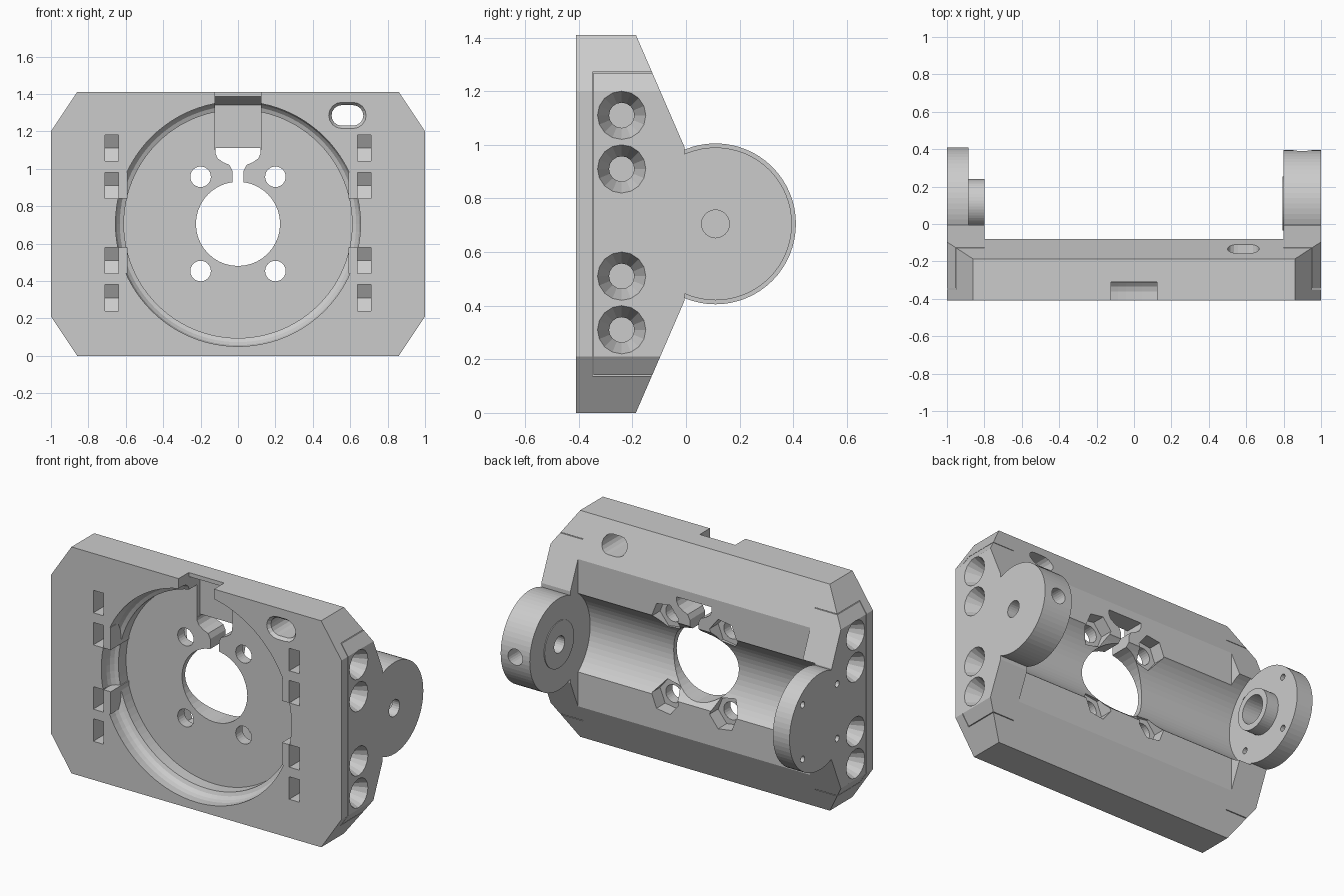
import bpy, bmesh, math

if "Cube" in bpy.data.objects:
    bpy.data.objects.remove(bpy.data.objects["Cube"])

ZC = 0.705          # height of pocket and pivot axis
PY = 0.11           # depth of pivot axis


def finish(name, bm):
    bmesh.ops.recalc_face_normals(bm, faces=bm.faces[:])
    me = bpy.data.meshes.new(name)
    bm.to_mesh(me)
    bm.free()
    ob = bpy.data.objects.new(name, me)
    bpy.context.collection.objects.link(ob)
    return ob


def skin(name, rings):
    """Closed solid through equal-length rings of points."""
    bm = bmesh.new()
    vs = [[bm.verts.new(p) for p in r] for r in rings]
    n = len(vs[0])
    for a, b in zip(vs, vs[1:]):
        for i in range(n):
            j = (i + 1) % n
            bm.faces.new((a[i], a[j], b[j], b[i]))
    bm.faces.new(vs[0])
    bm.faces.new(vs[-1])
    return finish(name, bm)


def place(axis, t, u, z):
    return (t, u, z) if axis == 'x' else (u, t, z)


def prism(name, axis, pts, a, b):
    return skin(name, [[place(axis, t, u, z) for u, z in pts] for t in (a, b)])


def lathe(name, axis, u, z, prof, n=32, turn=0.0):
    """Round solid along an axis; prof is a list of (position, radius)."""
    ang = [2 * math.pi * i / n + turn for i in range(n)]
    return skin(name, [[place(axis, t, u + r * math.cos(w), z + r * math.sin(w))
                        for w in ang] for t, r in prof])


def box(name, x0, x1, y0, y1, z0, z1):
    return prism(name, 'x', [(y0, z0), (y1, z0), (y1, z1), (y0, z1)],
                 min(x0, x1), max(x0, x1))


def combine(ob, tool, op='DIFFERENCE'):
    m = ob.modifiers.new("bool", 'BOOLEAN')
    m.operation, m.object, m.solver = op, tool, 'EXACT'
    tool.hide_render = True
    bpy.context.view_layer.objects.active = ob
    bpy.ops.object.modifier_apply(modifier=m.name)
    bpy.data.objects.remove(tool, do_unlink=True)


def stadium(cx, cz, half, r, n=8):
    pts = []
    for s, start in ((1, -90), (-1, 90)):
        for i in range(n + 1):
            w = math.radians(start + 180 * i / n)
            pts.append((cx + s * half + r * math.cos(w), cz + r * math.sin(w)))
    return pts


# plate with sloped back, recessed between the ears
body = prism("bracket_body", 'x',
             [(-.41, 0), (-.187, 0), (-.005, .42), (-.005, .99), (-.187, 1.41), (-.41, 1.41)], -1, 1)
combine(body, box("back_recess", -.8, .8, -.08, .6, -.1, 1.6))
# clipped corners
combine(body, prism("outline", 'y', [(-.86, -.0), (.86, -.0), (1, .21), (1, 1.2), (.86, 1.41),
                                     (-.86, 1.41), (-1, 1.2), (-1, .21)], -.6, .6), 'INTERSECT')
# pivot ears, and the cylindrical trough between them
combine(body, lathe("right_ear", 'x', PY, ZC, [(.8, .285), (1, .285)], 64), 'UNION')
combine(body, lathe("left_ear", 'x', PY, ZC, [(-1, .30), (-.88, .30)], 64), 'UNION')
combine(body, lathe("trough", 'x', PY, ZC, [(-.885, .31), (.8, .31)], 64))
# pivot bosses and bores
combine(body, lathe("left_boss", 'x', PY, ZC, [(-.9, .13), (-.8, .13)], 48), 'UNION')
combine(body, lathe("left_bore", 'x', PY, ZC, [(-.95, .09), (-.7, .09)]))
combine(body, lathe("right_boss", 'x', PY, ZC, [(.795, .145), (.85, .145)], 48), 'UNION')
combine(body, lathe("right_bore", 'x', PY, ZC, [(.7, .052), (1.1, .052)], 24))
combine(body, lathe("set_screw_hole", 'y', .9, ZC, [(PY, .05), (.5, .05)], 24))
for k in range(4):
    w = math.radians(45 + 90 * k)
    combine(body, lathe("ear_pin_hole", 'x', PY + .24 * math.cos(w), ZC + .24 * math.sin(w),
                        [(-1.1, .02), (-.84, .02)], 12))

# round front pocket with curved rim
combine(body, lathe("pocket", 'y', 0, ZC, [(-.5, .655), (-.36, .655), (-.335, .648), (-.315, .632),
                                           (-.305, .61), (-.23, .61)], 96))
for s in (-1, 1):
    for z in (.91, .51):
        combine(body, box("nut_wall", s * .59, s * .67, -.41, -.2, z - .07, z + .07), 'UNION')

# central opening, cable slot and notch
combine(body, lathe("centre_hole", 'y', 0, ZC, [(-.6, .225), (.1, .225)], 40))
half = [(.03, .9), (.03, .99), (.045, 1.02), (.08, 1.035), (.108, 1.055), (.12, 1.08), (.12, 1.11)]
combine(body, prism("cable_slot", 'y', half + [(-x, z) for x, z in reversed(half)], -.6, .1))
combine(body, prism("cable_notch", 'x', [(-.5, 1.5), (-.31, 1.5), (-.31, 1.385), (-.28, 1.37), (-.2, 1.34),
                                         (-.2, 1.1), (-.5, 1.1)], -.122, .122))

# motor screw holes with hexagonal nut recesses behind
for x in (-.2, .2):
    for z in (ZC - .252, ZC + .252):
        combine(body, lathe("motor_hole", 'y', x, z, [(-.5, .055), (.05, .055)], 24))
        turn = math.atan2(z - ZC, x)
        combine(body, lathe("motor_nut", 'y', x, z, [(-.165, .095), (.05, .095)], 6, turn))

# oblong cable opening, chamfered at the front
slot = [stadium(.585, 1.285, h, r) for h, r in ((.03, .07), (.03, .055))]
combine(body, skin("oblong_hole", [[(x, y, z) for x, z in slot[i]]
                                   for y, i in ((-.5, 0), (-.41, 0), (-.39, 1), (.1, 1))]))

# side screws: countersunk holes, front nut slots, reinforcing slits
for s in (-1, 1):
    for z in (1.11, .91, .51, .31):
        prof = [(s * 1.1, .09), (s, .09), (s * .9, .047), (s * .66, .047)]
        combine(body, lathe("side_screw", 'x', -.24, z, prof, 16))
        combine(body, prism("nut_slot", 'x', [(-.5, z - .07), (-.2, z - .07), (-.16, z),
                                              (-.2, z + .07), (-.5, z + .07)], s * .64, s * .71))
    combine(body, box("slit", s * .8, s * 1.1, -.349, -.345, .138, 1.272))
    for z in (.14, 1.27):
        combine(body, box("slit", s * .8, s * 1.1, -.347, .1, z - .002, z + .002))
